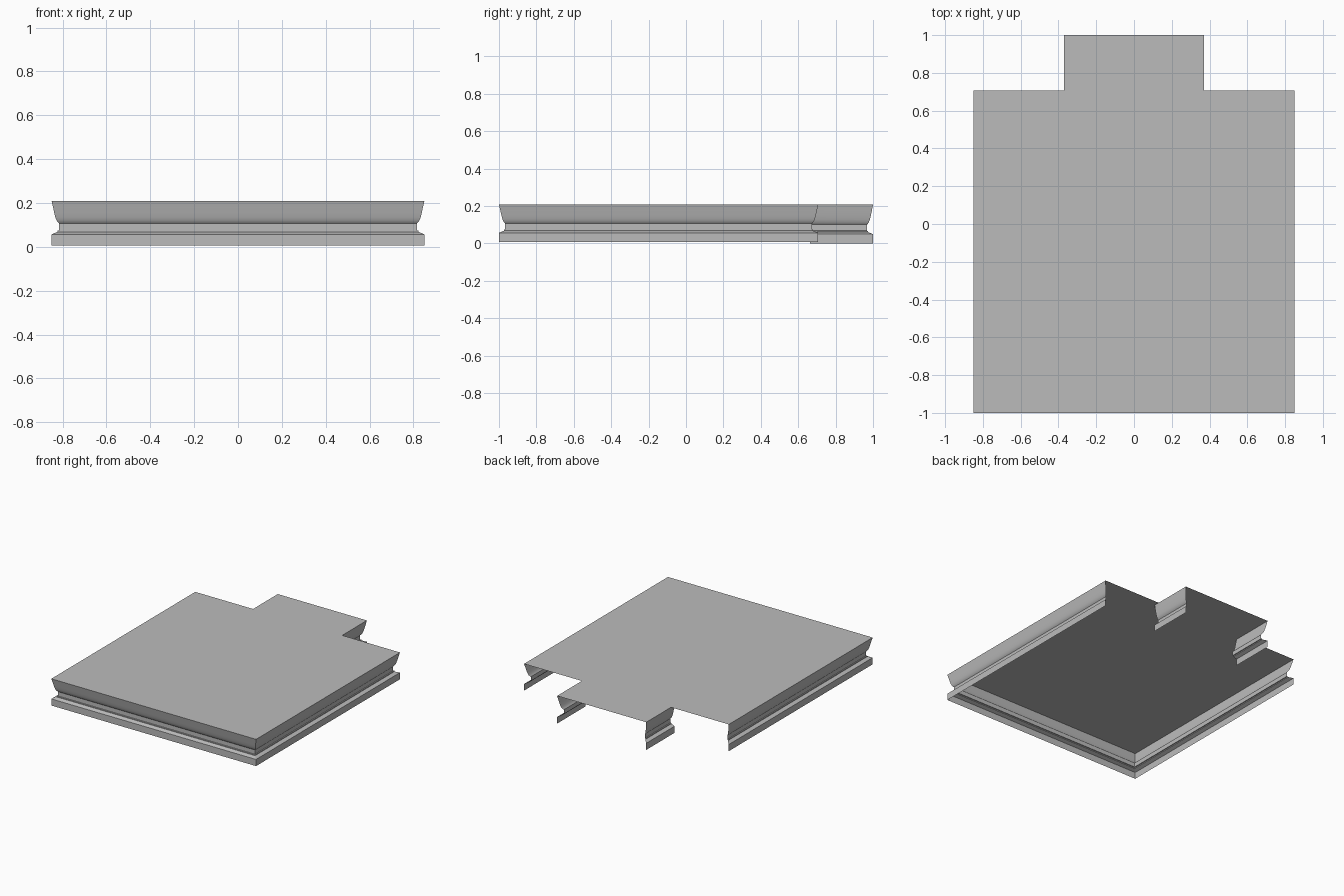
import bpy
import math

cube = bpy.data.objects.get("Cube")
if cube:
    bpy.data.objects.remove(cube, do_unlink=True)

GREY = (0.5, 0.5, 0.5, 1.0)
stone = bpy.data.materials.new("plain_grey")
stone.use_nodes = True
stone.diffuse_color = GREY
bsdf = next(n for n in stone.node_tree.nodes if n.type == "BSDF_PRINCIPLED")
bsdf.inputs["Base Color"].default_value = GREY

HALF_W, FRONT, BACK = 0.85, -1.0, 0.707
TAB_W, TAB_START, TAB_BACK = 0.37, 0.663, 1.0
DECK_Z, TAB_DROP = 0.208, 0.007

# Moulding section from the bottom up: (inset, height)
SECTION = [(0, 0.007), (0, 0.057), (0.027, 0.068), (0.027, 0.074),
           (0.033, 0.075), (0.033, 0.107), (0.028, 0.112), (0.022, 0.121),
           (0.017, 0.135), (0.012, 0.155), (0.007, 0.178), (0, DECK_Z)]


def make_object(name, verts, faces):
    mesh = bpy.data.meshes.new(name)
    mesh.from_pydata(verts, [], faces)
    mesh.materials.append(stone)
    obj = bpy.data.objects.new(name, mesh)
    bpy.context.collection.objects.link(obj)
    return obj


def moulding(name, path, drop=0.0):
    """Sweep the section along stations of (x, y, inset direction x, y)."""
    n = len(SECTION)
    verts = []
    for x, y, dx, dy in path:
        for inset, z in SECTION:
            height = z if z == DECK_Z else z - drop
            verts.append((x + dx * inset, y + dy * inset, height))
    faces = [(i * n + j, (i + 1) * n + j, (i + 1) * n + j + 1, i * n + j + 1)
             for i in range(len(path) - 1) for j in range(n - 1)]
    obj = make_object(name, verts, faces)
    bpy.ops.object.select_all(action="DESELECT")
    obj.select_set(True)
    bpy.context.view_layer.objects.active = obj
    bpy.ops.object.shade_smooth_by_angle(angle=math.radians(25))


# Deck: one flat sheet with a narrower tab at the back
right_half = [(HALF_W, FRONT), (HALF_W, BACK), (TAB_W, BACK), (TAB_W, TAB_BACK)]
outline = right_half + [(-x, y) for x, y in reversed(right_half)]
make_object("deck", [(x, y, DECK_Z) for x, y in outline], [range(len(outline))])

# Mitred skirt around the front and both sides, open at the back
moulding("main_moulding", [(-HALF_W, BACK, 1, -1), (-HALF_W, FRONT, 1, 1),
                           (HALF_W, FRONT, -1, 1), (HALF_W, BACK, -1, -1)])

# Skirt pieces on the two sides of the tab
moulding("tab_moulding_left", [(TAB_W, TAB_START, -1, 0),
                               (TAB_W, TAB_BACK, -1, -1)], TAB_DROP)
moulding("tab_moulding_right", [(-TAB_W, TAB_BACK, 1, -1),
                                (-TAB_W, TAB_START, 1, 0)], TAB_DROP)
